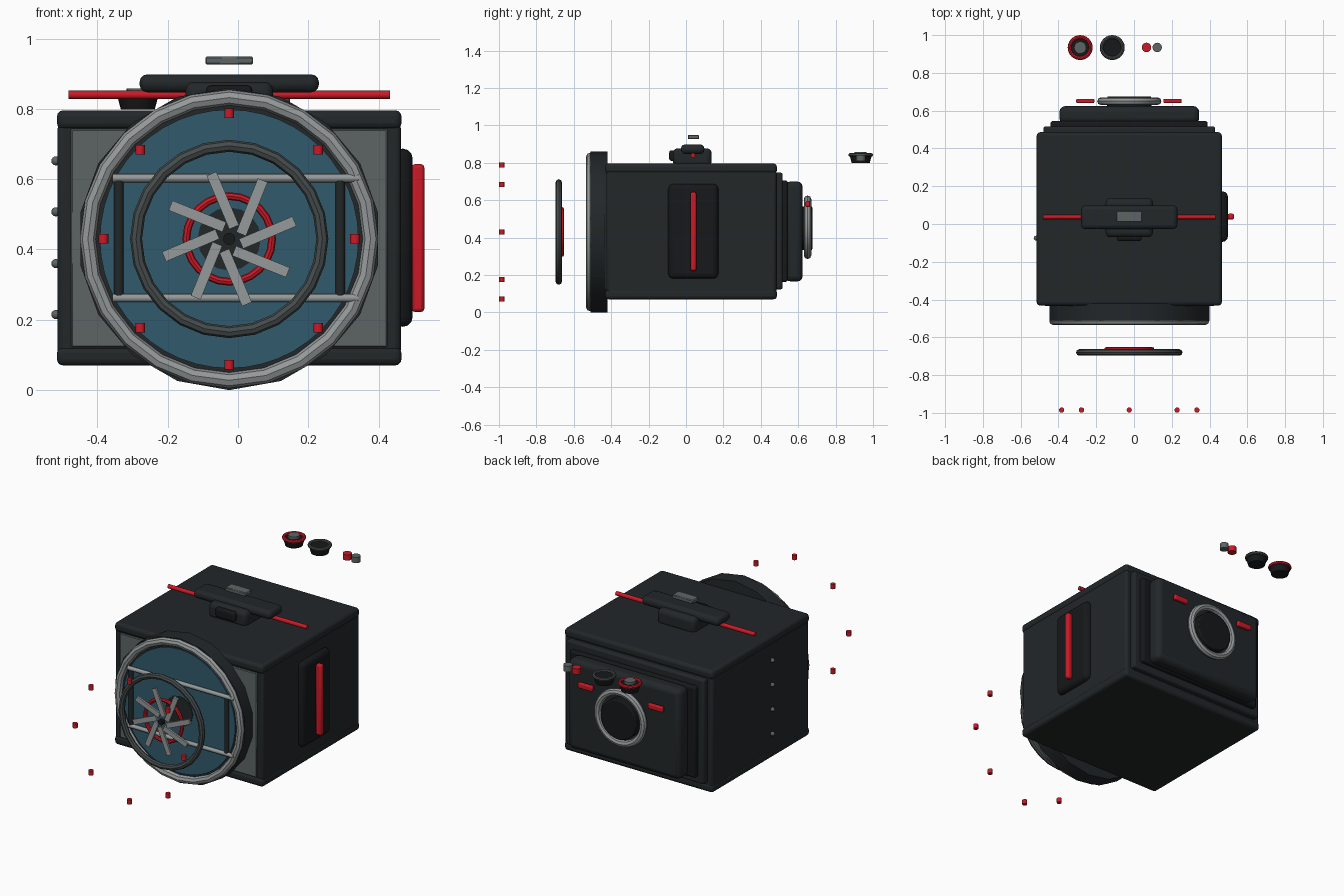
import bpy
from math import pi, radians, cos, sin

if "Cube" in bpy.data.objects:
    bpy.data.objects.remove(bpy.data.objects["Cube"])


def mat(name, r, g, b):
    m = bpy.data.materials.new(name)
    m.diffuse_color = (r, g, b, 1)
    m.use_nodes = True
    m.node_tree.nodes["Principled BSDF"].inputs["Base Color"].default_value = m.diffuse_color
    return m


DARK = mat("dark_leather", 0.016, 0.02, 0.022)
BLACK = mat("black_rubber", 0.008, 0.009, 0.01)
RED = mat("red_accent", 0.6, 0.01, 0.02)
SILVER = mat("silver", 0.3, 0.32, 0.32)
STEEL = mat("steel", 0.11, 0.13, 0.13)
IRON = mat("dark_steel", 0.06, 0.07, 0.07)
TEAL = mat("teal_glass", 0.03, 0.1, 0.15)

CX, CZ = -0.025, 0.43          # lens axis
ROT = {"x": (0, pi / 2, 0), "y": (pi / 2, 0, 0), "z": (0, 0, 0)}


def finish(name, m, bevel=0.0, segments=3):
    o = bpy.context.object
    o.name = name
    o.data.materials.append(m)
    if bevel:
        b = o.modifiers.new("bevel", "BEVEL")
        b.width, b.segments, b.limit_method = bevel, segments, "ANGLE"
    bpy.ops.object.shade_smooth_by_angle(angle=radians(35))
    return o


def box(name, x, y, z, m, bevel=0.0, segments=3):
    """Box from (min, max) ranges on each axis."""
    bpy.ops.mesh.primitive_cube_add(size=1, location=[(a + b) / 2 for a, b in (x, y, z)])
    bpy.context.object.scale = [b - a for a, b in (x, y, z)]
    bpy.ops.object.transform_apply(location=False, rotation=False, scale=True)
    return finish(name, m, bevel, segments)


def cyl(name, loc, r, depth, axis, m, sides=24, bevel=0.0, r_top=None):
    bpy.ops.mesh.primitive_cone_add(vertices=sides, radius1=r, radius2=r_top or r,
                                    depth=depth, location=loc, rotation=ROT[axis])
    return finish(name, m, bevel, 2)


def ring(name, loc, major, minor, axis, m, sides=24):
    bpy.ops.mesh.primitive_torus_add(major_radius=major, minor_radius=minor, major_segments=sides,
                                     minor_segments=8, location=loc, rotation=ROT[axis])
    return finish(name, m)


# body: core between a top and a bottom slab, with a grey front plate
box("body_core", (-0.513, 0.463), (-0.425, 0.483), (0.10, 0.76), DARK, 0.015)
for name, z in (("top_slab", (0.742, 0.796)), ("bottom_slab", (0.07, 0.123))):
    box(name, (-0.515, 0.465), (-0.432, 0.486), z, DARK, 0.018)
box("front_plate", (-0.475, 0.425), (-0.434, -0.40), (0.122, 0.743), STEEL, 0.004, 1)

# lens hood, glass and crossed frame bars
cyl("lens_hood", (CX, -0.465, CZ), 0.43, 0.09, "y", DARK, 18)
ring("hood_rim", (CX, -0.513, CZ), 0.402, 0.022, "y", SILVER)
cyl("front_glass", (CX, -0.51, CZ), 0.368, 0.014, "y", TEAL, 48)
cyl("aperture_disc", (CX, -0.517, CZ), 0.09, 0.006, "y", DARK, 16)
for z in (0.262, 0.603):
    cyl("frame_rail", (CX + 0.018, -0.524, z), 0.012, 0.70, "x", SILVER, 12)
for x in (-0.339, 0.291):
    cyl("frame_post", (x, -0.52, CZ), 0.014, 0.34, "z", DARK, 12)

# floating shutter: outer ring, red ring, hub and eight blades
ring("shutter_ring", (CX, -0.68, CZ), 0.265, 0.017, "y", IRON)
ring("shutter_red_ring", (CX, -0.663, CZ), 0.122, 0.011, "y", RED)
cyl("shutter_hub", (CX, -0.683, CZ), 0.017, 0.02, "y", BLACK, 16)
for k in range(8):
    a = radians(23 + 45 * k)
    u, v = 0.108, -0.026
    bpy.ops.mesh.primitive_cube_add(
        size=1, rotation=(0, -a, 0),
        location=(CX + u * cos(a) - v * sin(a), -0.68, CZ + u * sin(a) + v * cos(a)))
    bpy.context.object.scale = (0.165, 0.012, 0.03)
    finish("shutter_blade", SILVER)

# floating ring of red studs
for k in range(8):
    a = k * pi / 4
    cyl("red_stud", (CX + 0.358 * cos(a), -0.985, CZ + 0.358 * sin(a)), 0.014, 0.027, "z", RED, 12)

# top handle: mount with front window, pad, red bar and accessory plate
box("handle_mount", (-0.15, 0.10), (-0.07, 0.137), (0.78, 0.877), DARK, 0.025)
box("mount_window", (-0.09, 0.04), (-0.09, -0.05), (0.81, 0.866), BLACK, 0.012)
cyl("handle_red_bar", (CX, 0.037, 0.84), 0.012, 0.915, "x", RED, 12)
box("handle_pad", (-0.28, 0.23), (-0.027, 0.098), (0.847, 0.898), DARK, 0.022)
box("accessory_plate", (-0.093, 0.043), (0.01, 0.07), (0.926, 0.949), STEEL, 0.004, 1)

# right grip with red strip
grip = box("right_grip", (0.44, 0.497), (-0.095, 0.173), (0.18, 0.687), BLACK, 0.03)
box("grip_red_strip", (0.494, 0.53), (0.023, 0.055), (0.222, 0.643), RED, 0.01, 2)

# left screws
for z in (0.215, 0.36, 0.507, 0.652):
    bpy.ops.mesh.primitive_uv_sphere_add(segments=12, ring_count=8, radius=0.013,
                                         location=(-0.518, -0.075, z))
    finish("side_screw", STEEL)

# stepped film back
box("back_step_outer", (-0.48, 0.43), (0.45, 0.517), (0.123, 0.747), DARK, 0.012)
box("back_step_inner", (-0.442, 0.39), (0.48, 0.545), (0.163, 0.705), BLACK, 0.012)
box("back_panel", (-0.395, 0.345), (0.53, 0.624), (0.165, 0.70), DARK, 0.03)
ring("eyepiece_ring", (CX, 0.65, 0.455), 0.15, 0.02, "y", SILVER, 32)
cyl("eyepiece_disc", (CX, 0.645, 0.45), 0.117, 0.06, "y", BLACK, 32, 0.006)
for x in (-0.258, 0.204):
    box("back_red_tab", (x - 0.048, x + 0.048), (0.64, 0.663), (0.563, 0.595), RED, 0.006, 2)

# floating dials and buttons behind the body
for name, x, rim in (("red_dial", -0.285, RED), ("grey_dial", -0.115, IRON)):
    cyl(name + "_base", (x, 0.934, 0.82), 0.048, 0.045, "z", BLACK, 24, 0, 0.06)
    ring(name + "_rim", (x, 0.934, 0.842), 0.056, 0.01, "z", rim)
cyl("red_dial_cap", (-0.285, 0.934, 0.846), 0.032, 0.024, "z", STEEL, 20)
cyl("red_button", (0.066, 0.935, 0.825), 0.025, 0.034, "z", RED, 16)
cyl("grey_button", (0.123, 0.935, 0.825), 0.025, 0.034, "z", STEEL, 16)
